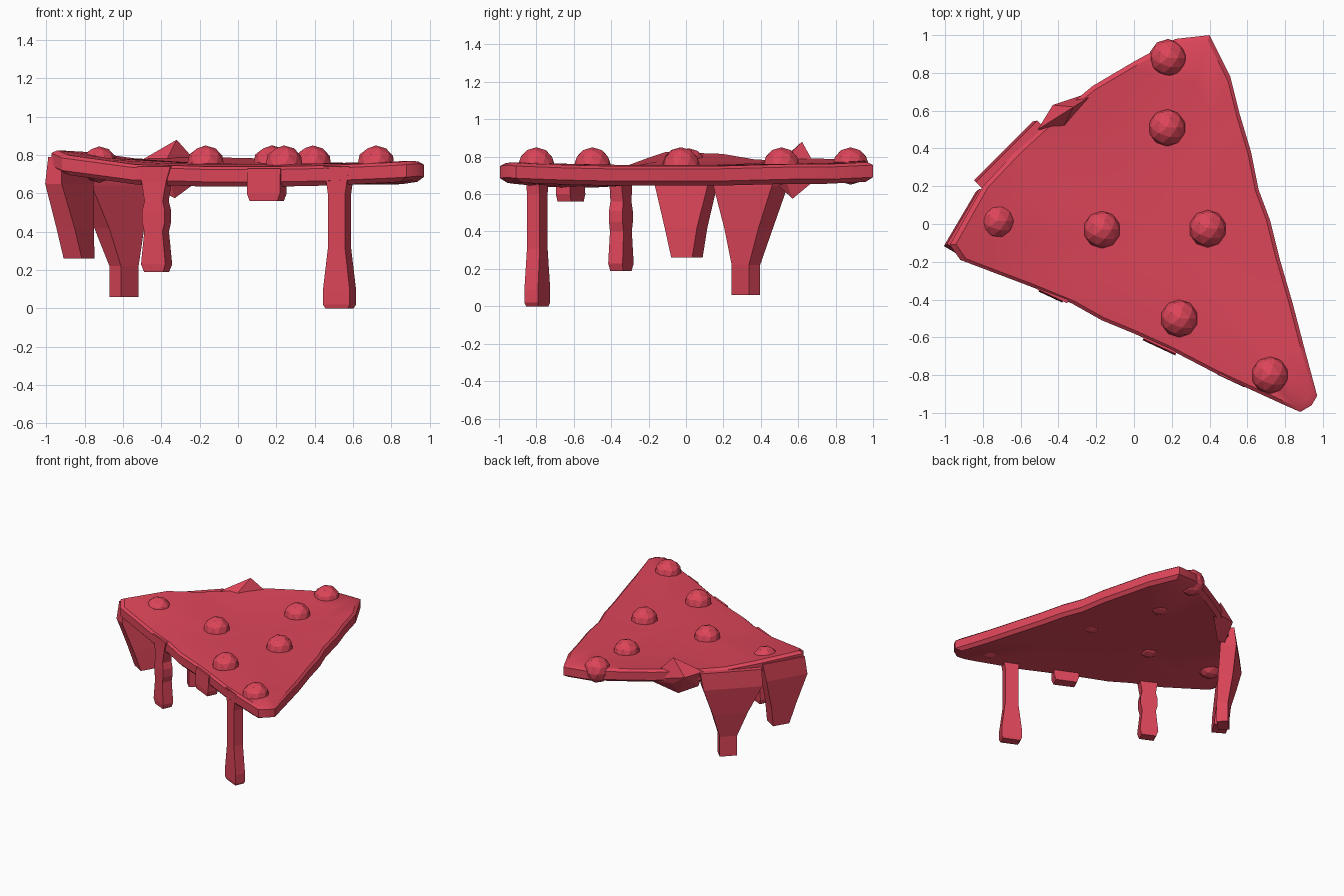
import bpy, bmesh
from math import atan2, cos, sin
from mathutils import Vector

if "Cube" in bpy.data.objects:
    bpy.data.objects.remove(bpy.data.objects["Cube"])

red = bpy.data.materials.new("red")
red.diffuse_color = (0.72, 0.06, 0.10, 1)
red.use_nodes = True
red.node_tree.nodes["Principled BSDF"].inputs["Base Color"].default_value = red.diffuse_color


def finish(bm, name):
    bmesh.ops.recalc_face_normals(bm, faces=bm.faces)
    me = bpy.data.meshes.new(name)
    bm.to_mesh(me)
    bm.free()
    me.materials.append(red)
    ob = bpy.data.objects.new(name, me)
    bpy.context.collection.objects.link(ob)
    return ob


def loft(bm, rings):
    rows = [[bm.verts.new(p) for p in r] for r in rings]
    for a, b in zip(rows, rows[1:]):
        for i in range(len(a)):
            j = (i + 1) % len(a)
            bm.faces.new((a[i], a[j], b[j], b[i]))
    return rows


# Slice slab: outline points with the height of the upper rim
outline = [(0.40, 1.0, .77), (0.51, .78, .76), (0.56, .58, .76), (0.62, .38, .755),
           (0.66, .18, .75), (0.72, .02, .75), (0.77, -.18, .75), (0.84, -.42, .75),
           (0.90, -.65, .755), (0.97, -.91, .765), (0.94, -.96, .77), (0.88, -.995, .765),
           (0.80, -.96, .76), (0.45, -.80, .745), (0.20, -.67, .74), (0, -.58, .74),
           (-.17, -.51, .74), (-.33, -.42, .745), (-.55, -.33, .75), (-.92, -.19, .80),
           (-.975, -.11, .825), (-.80, .20, .815), (-.63, .38, .785), (-.50, .50, .78),
           (-.34, .63, .79), (-.22, .73, .79), (0, .86, .785), (0.22, .98, .78)]
CX, CY = 0.1, 0.0


def ring(s, dz, mid, blend):
    return [(CX + (x - CX) * s, CY + (y - CY) * s,
             (z + dz) * (1 - blend) + mid * blend) for x, y, z in outline]


bm = bmesh.new()
rows = loft(bm, [ring(.5, -.1, .67, .8), ring(.96, -.105, 0, 0), ring(1, -.08, 0, 0),
                 ring(1, -.015, 0, 0), ring(.97, 0, 0, 0), ring(.75, 0, .76, .6),
                 ring(.4, 0, .755, .9)])
for row, z in ((rows[0], .67), (rows[-1], .755)):
    c = bm.verts.new((CX, CY, z))
    for i in range(len(row)):
        bm.faces.new((row[i], row[(i + 1) % len(row)], c))
slab = finish(bm, "slice")
bpy.context.view_layer.objects.active = slab
slab.select_set(True)
bpy.ops.object.shade_smooth_by_angle(angle=0.6)


# Drips: sections (x, y, z, width along the rim, thickness)
def drip(name, direction, sections):
    a = atan2(direction[1], direction[0])
    u, n = Vector((cos(a), sin(a), 0)), Vector((-sin(a), cos(a), 0))
    rings = []
    for x, y, z, w, t in sections:
        rings.append([Vector((x, y, z)) + u * w / 2 * i + n * t / 2 * j
                      for i, j in ((-1, -1), (1, -1), (1, 1), (-1, 1))])
    b = bmesh.new()
    r = loft(b, rings)
    b.faces.new(r[0])
    b.faces.new(r[-1])
    finish(b, name)


def front_drip(name, x, y, profile):
    drip(name, (.9, -.42), [(x, y, z, w, t) for z, w, t in profile])


front_drip("long_front_drip", .53, -.795,
           [(0, .13, .07), (.02, .155, .08), (.09, .155, .08), (.31, .10, .075),
            (.6, .10, .075), (.68, .125, .075), (.74, .145, .075)])
front_drip("middle_front_drip", -.425, -.348,
           [(.19, .11, .075), (.23, .14, .085), (.40, .105, .08), (.45, .13, .08),
            (.51, .13, .08), (.56, .105, .075), (.66, .14, .07), (.74, .19, .07)])
front_drip("short_front_drip", .15, -.617,
           [(.56, .16, .08), (.60, .19, .085), (.73, .19, .07)])
drip("wide_back_drip", (.7, .7),
     [(-.595, .32, .06, .13, .085), (-.595, .32, .22, .13, .085),
      (-.62, .335, .42, .26, .11), (-.65, .345, .64, .44, .12), (-.65, .36, .77, .46, .07)])
drip("corner_back_drip", (.5, .85),
     [(-.83, .005, .26, .13, .11), (-.85, 0, .42, .20, .11), (-.88, 0, .65, .33, .10),
      (-.87, .02, .79, .34, .08)])

# Crust bump on the back rim
bm = bmesh.new()
for p in ((-.32, .62, .88), (-.43, .63, .75), (-.51, .50, .77), (-.33, .645, .68),
          (-.33, .57, .575), (-.16, .72, .70), (-.38, .50, .76), (-.46, .50, .64)):
    bm.verts.new(p)
bmesh.ops.convex_hull(bm, input=bm.verts)
finish(bm, "crust_bump")

# Round toppings
for i, (x, y, r) in enumerate(((.18, .88, .1), (.175, .51, .1), (-.725, .015, .095),
                               (-.17, -.03, .1), (.39, -.025, .1), (.24, -.5, .1),
                               (.72, -.8, .1))):
    bm = bmesh.new()
    bmesh.ops.create_icosphere(bm, subdivisions=2, radius=r)
    bmesh.ops.translate(bm, verts=bm.verts, vec=(x, y, .75))
    finish(bm, f"topping_{i + 1}")
